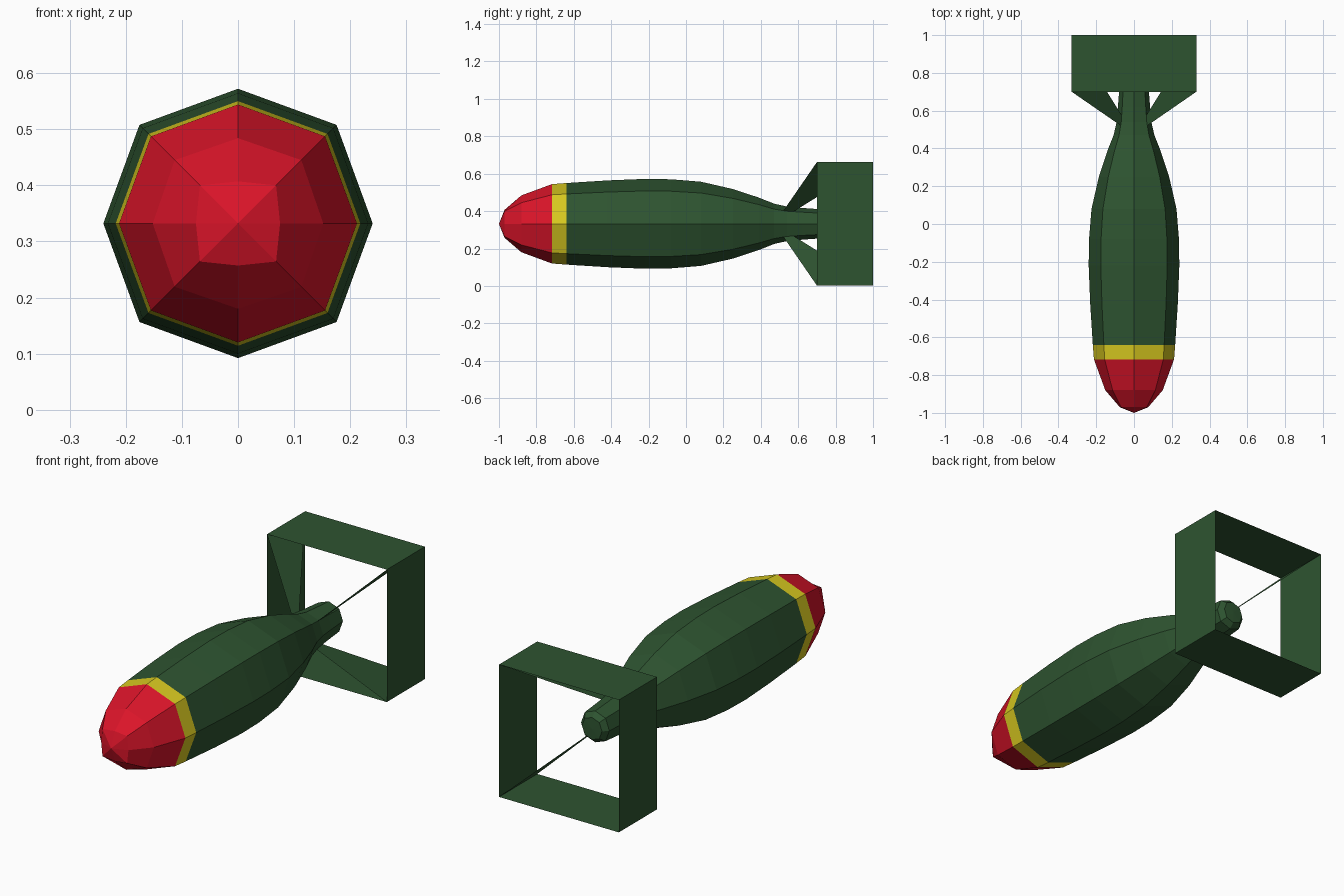
import bpy, bmesh, math

if "Cube" in bpy.data.objects:
    bpy.data.objects.remove(bpy.data.objects["Cube"])

AXIS_Z = 0.332
SIDES = 8


def material(name, rgb):
    m = bpy.data.materials.new(name)
    m.diffuse_color = (*rgb, 1)
    m.use_nodes = True
    m.node_tree.nodes["Principled BSDF"].inputs["Base Color"].default_value = m.diffuse_color
    return m


GREEN = material("green_paint", (0.027, 0.088, 0.03))
RED = material("red_paint", (0.70, 0.007, 0.022))
YELLOW = material("yellow_paint", (0.68, 0.58, 0.014))


def finish(name, bm, mat, recalc=True):
    if recalc:
        bmesh.ops.recalc_face_normals(bm, faces=bm.faces)
    mesh = bpy.data.meshes.new(name)
    bm.to_mesh(mesh)
    bm.free()
    mesh.materials.append(mat)
    ob = bpy.data.objects.new(name, mesh)
    ob.location.z = AXIS_Z
    bpy.context.collection.objects.link(ob)
    return ob


def lathe(name, profile, mat):
    """Eight-sided skin along y; profile rows are (y, radius, diagonal factor)."""
    bm = bmesh.new()
    rings = []
    for y, r, diag in profile:
        if r == 0:
            rings.append([bm.verts.new((0, y, 0))] * SIDES)
            continue
        ring = []
        for i in range(SIDES):
            a = math.tau * i / SIDES
            k = r * (diag if i % 2 else 1)
            ring.append(bm.verts.new((k * math.cos(a), y, k * math.sin(a))))
        rings.append(ring)
    for a, b in zip(rings, rings[1:]):
        for i in range(SIDES):
            j = (i + 1) % SIDES
            bm.faces.new(dict.fromkeys((a[i], a[j], b[j], b[i])))
    # outward normals for open skins
    for f in bm.faces:
        f.normal_update()
        c = f.calc_center_median()
        out = f.normal.x * c.x + f.normal.z * c.z
        if out < 0:
            f.normal_flip()
    return finish(name, bm, mat, recalc=False)


# Red nose, yellow band, green body
D = 1.035
lathe("nose", [(-1.0, 0, 1), (-0.97, 0.075, 1.28), (-0.88, 0.152, 1.05),
               (-0.717, 0.212, D)], RED)
lathe("nose_band", [(-0.717, 0.212, D), (-0.64, 0.218, D)], YELLOW)
body = lathe("body", [(-0.64, 0.218, D), (-0.42, 0.232, D), (-0.22, 0.24, D),
                      (-0.08, 0.238, D), (0.08, 0.225, D), (0.25, 0.186, D),
                      (0.39, 0.14, D), (0.47, 0.108, D), (0.54, 0.092, D),
                      (0.62, 0.085, D), (0.715, 0.078, D), (0.74, 0.055, D),
                      (0.742, 0, 1)], GREEN)

# Open square tail box made of thin sheets
H = 0.33
corners = [(-H, -H), (H, -H), (H, H), (-H, H)]
bm = bmesh.new()
front = [bm.verts.new((x, 0.7, z)) for x, z in corners]
back = [bm.verts.new((x, 1.0, z)) for x, z in corners]
for i in range(4):
    j = (i + 1) % 4
    bm.faces.new((front[i], front[j], back[j], back[i]))
finish("tail_box", bm, GREEN)

# Diagonal fins joining the body to the box corners
bm = bmesh.new()
for sx, sz in ((1, 1), (1, -1), (-1, -1), (-1, 1)):
    outline = [(0.05, 0.507), (H, 0.7), (H, 1.0), (0.05, 0.551)]
    bm.faces.new([bm.verts.new((sx * d, y, sz * d)) for d, y in outline])
finish("tail_fins", bm, GREEN)
